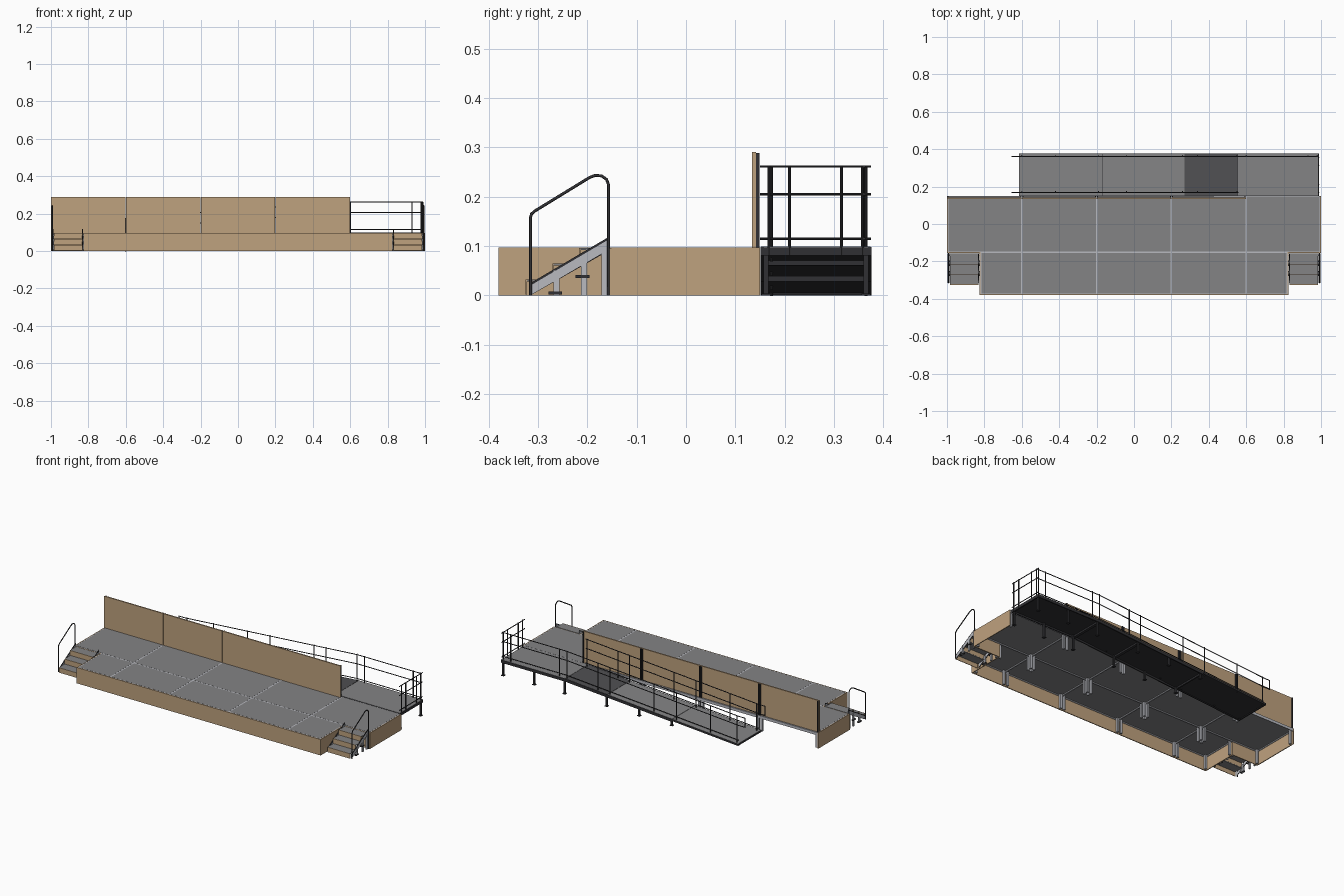
import bpy, bmesh
from mathutils import Vector

if "Cube" in bpy.data.objects:
    bpy.data.objects.remove(bpy.data.objects["Cube"])


def material(name, rgb):
    m = bpy.data.materials.new(name)
    m.use_nodes = True
    m.diffuse_color = (*rgb, 1)
    m.node_tree.nodes["Principled BSDF"].inputs["Base Color"].default_value = (*rgb, 1)
    return m


WOOD = material("wood", (0.52, 0.36, 0.21))
GREY = material("deck grey", (0.23, 0.23, 0.235))
PLATE = material("dark plate", (0.08, 0.08, 0.085))
STEEL = material("black steel", (0.03, 0.03, 0.034))
ALU = material("aluminium", (0.48, 0.49, 0.53))


class Part:
    """Collects boxes and tubes into one object."""

    def __init__(self, name, mat):
        self.name, self.mat, self.bm = name, mat, bmesh.new()

    def box(self, x0, x1, y0, y1, z0, z1, lift=None):
        for v in bmesh.ops.create_cube(self.bm, size=1)["verts"]:
            x = x1 if v.co.x > 0 else x0
            v.co = (x, y1 if v.co.y > 0 else y0, z1 if v.co.z > 0 else z0)
            if lift:
                v.co.z += lift(x)

    def tube(self, a, b, r=0.003):
        a, b = Vector(a), Vector(b)
        d = b - a
        new = bmesh.ops.create_cone(self.bm, cap_ends=True, segments=8, radius1=r,
                                    radius2=r, depth=d.length)["verts"]
        turn = d.to_track_quat("Z", "Y")
        for v in new:
            v.co = turn @ v.co + (a + b) / 2

    def done(self):
        me = bpy.data.meshes.new(self.name)
        self.bm.to_mesh(me)
        self.bm.free()
        me.materials.append(self.mat)
        ob = bpy.data.objects.new(self.name, me)
        bpy.context.collection.objects.link(ob)
        return ob


TOP = 0.097
SEAMS = [-0.6, -0.2, 0.2, 0.6]
rear_x = [-0.995] + SEAMS + [0.995]
front_x = [-0.82] + SEAMS + [0.82]
rows = [(rear_x, -0.15, 0.15), (front_x, -0.375, -0.15)]

# Stage deck panels, their frames and legs
deck = Part("stage_deck", GREY)
frame = Part("stage_frame", ALU)
legs = Part("stage_legs", ALU)
for xs, y0, y1 in rows:
    for a, b in zip(xs, xs[1:]):
        deck.box(a + 0.004, b - 0.004, y0 + 0.004, y1 - 0.004, 0.086, TOP)
        for x in (a, b - 0.004):
            frame.box(x, x + 0.004, y0, y1, 0.08, TOP - 0.0005)
        for y in (y0, y1 - 0.004):
            frame.box(a, b, y, y + 0.004, 0.08, TOP - 0.0005)
        for x in (a + 0.012, b - 0.012):
            for y in (y0 + 0.012, y1 - 0.012):
                legs.box(x - 0.006, x + 0.006, y - 0.006, y + 0.006, 0, 0.087)
deck.done()
frame.done()
legs.done()

# Timber cladding on the front and sides
fascia = Part("stage_fascia", WOOD)
fascia.box(-0.825, 0.825, -0.38, -0.375, 0, TOP)
for s in (-1, 1):
    fascia.box(*sorted((s * 0.82, s * 0.825)), -0.375, -0.15, 0, TOP)
    fascia.box(*sorted((s * 0.995, s)), -0.152, 0.15, 0, TOP)
    fascia.box(*sorted((s * 0.825, s)), -0.155, -0.15, 0, TOP - 0.002)
fascia.done()

# Back wall boards with steel posts behind the joints
wall = Part("back_wall", WOOD)
posts = Part("wall_posts", STEEL)
for a, b in zip([-1, -0.6, -0.2, 0.2], [-0.6, -0.2, 0.2, 0.6]):
    wall.box(a + 0.001, b - 0.001, 0.134, 0.142, TOP, 0.29)
    for x in (a + 0.003, b - 0.008):
        posts.box(x, x + 0.005, 0.142, 0.149, 0.085, 0.288)
wall.done()
posts.done()

# Stairs at both front corners
for s, side in ((-1, "right"), (1, "left")):
    def span(a, b):
        return sorted((s * a, s * b))

    treads = Part(side + "_stair_treads", GREY)
    risers = Part(side + "_stair_risers", WOOD)
    for i in range(3):
        y, z = -0.322 + 0.054 * i, 0.032 * (i + 1)
        treads.box(*span(0.832, 0.985), y, y + 0.056, z - 0.004, z)
        risers.box(*span(0.832, 0.985), y - 0.003, y, z - 0.03, z)
    treads.done()
    risers.done()

    stringer = Part(side + "_stair_stringers", ALU)
    edge = Part(side + "_stair_edges", STEEL)
    for x in (0.829, 0.986):
        for part, low, high in ((stringer, 0, 0.02), (edge, 0.02, 0.025), (edge, -0.003, 0.002)):
            bottom = [(-0.315, low), (-0.157, low + 0.093), (-0.157, high + 0.093), (-0.315, high)]
            rings = [[part.bm.verts.new((s * q, y, max(z, 0))) for y, z in bottom]
                     for q in (x, x + 0.004)]
            part.bm.faces.new(rings[0])
            part.bm.faces.new(rings[1][::-1])
            for k in range(4):
                n = (k + 1) % 4
                part.bm.faces.new((rings[0][k], rings[1][k], rings[1][n], rings[0][n]))
        for y, z in ((-0.262, 0.05), (-0.207, 0.08), (-0.165, 0.092)):
            stringer.box(*span(x - 0.002, x + 0.006), y - 0.006, y + 0.006, 0, z)
        for y, z in ((-0.265, 0.002), (-0.21, 0.035)):
            edge.box(*span(x - 0.004, x + 0.008), y - 0.014, y + 0.014, z, z + 0.006)
    for part in (stringer, edge):
        bmesh.ops.recalc_face_normals(part.bm, faces=part.bm.faces)
        part.done()

    # Bent handrail on the outer side
    cu = bpy.data.curves.new(side + "_stair_handrail", "CURVE")
    cu.dimensions = "3D"
    cu.bevel_depth, cu.bevel_resolution, cu.use_fill_caps = 0.003, 2, True
    path = [(-0.315, 0), (-0.315, 0.158), (-0.313, 0.165), (-0.306, 0.171), (-0.195, 0.239),
            (-0.184, 0.243), (-0.171, 0.242), (-0.161, 0.235), (-0.157, 0.224), (-0.157, 0)]
    line = cu.splines.new("POLY")
    line.points.add(len(path) - 1)
    for p, (y, z) in zip(line.points, path):
        p.co = (s * 0.993, y, z, 1)
    cu.materials.append(STEEL)
    bpy.context.collection.objects.link(bpy.data.objects.new(cu.name, cu))

# Access ramp: level landing, then an even slope down
START, END = 0.555, -0.615


def floor(x):
    return TOP + 0.002 if x >= START else 0.012 + (x - END) / (START - END) * (TOP - 0.01)


ramp = Part("ramp_deck", GREY)
plate = Part("ramp_plate", PLATE)
ramp_frame = Part("ramp_frame", STEEL)
cuts = [END, -0.17, 0.27, START, 0.99]
for i, (a, b) in enumerate(zip(cuts, cuts[1:])):
    part = plate if i == 2 else ramp
    part.box(a + 0.001, b - 0.001, 0.152, 0.374, -0.005, 0, floor)
    depth = 0.012 if i == 0 else 0.018
    for y in (0.151, 0.369):
        ramp_frame.box(a, b, y, y + 0.007, -depth, -0.001, floor)
    for x in (a, b - 0.008):
        ramp_frame.box(x, x + 0.008, 0.151, 0.376, -depth, -0.002, floor)
    # Thin underside sheet
    ramp_frame.box(a, b, 0.156, 0.37, -0.008, -0.005, floor)
for x in (-0.16, 0.06, 0.28, 0.565, 0.77, 0.98):
    for y in (0.162, 0.365):
        ramp_frame.box(x - 0.005, x + 0.005, y - 0.005, y + 0.005, 0, floor(x) - 0.004)
        ramp_frame.box(x - 0.009, x + 0.009, y - 0.009, y + 0.009, 0, 0.004)
ramp.done()
plate.done()
ramp_frame.done()

# Ramp railings: three bars that follow the floor
rails = Part("ramp_railings", STEEL)
for y, last, stops in ((0.169, 0.56, [-0.6, -0.42, -0.19, -0.04, 0.26, 0.34, 0.55]),
                       (0.361, 0.99, [-0.6, -0.42, -0.19, -0.04, 0.26, 0.34, 0.55, 0.6, 0.93, 0.98])):
    for h in (0.016, 0.106, 0.162):
        pts = [-0.61, START, last]
        for a, b in zip(pts, pts[1:]):
            rails.tube((a, y, floor(a) + h), (b, y, floor(b) + h), 0.0025)
        if h > 0.1:
            rails.tube((-0.655, y, floor(-0.61) + h), (-0.61, y, floor(-0.61) + h), 0.0025)
    rails.tube((-0.652, y, floor(-0.61) + 0.106), (-0.652, y, floor(-0.61) + 0.162), 0.0025)
    for x in stops:
        rails.tube((x, y + 0.004, floor(x) - 0.015), (x, y + 0.004, floor(x) + 0.164))

# End railing across the landing
for h in (0.016, 0.106, 0.162):
    rails.tube((0.985, 0.15, TOP + h + 0.002), (0.985, 0.375, TOP + h + 0.002), 0.0025)
for y in (0.168, 0.21, 0.315, 0.358):
    rails.tube((0.988, y, TOP - 0.015), (0.988, y, TOP + 0.166))
ob = rails.done()
bpy.context.view_layer.objects.active = ob
ob.select_set(True)
bpy.ops.object.shade_smooth_by_angle()
